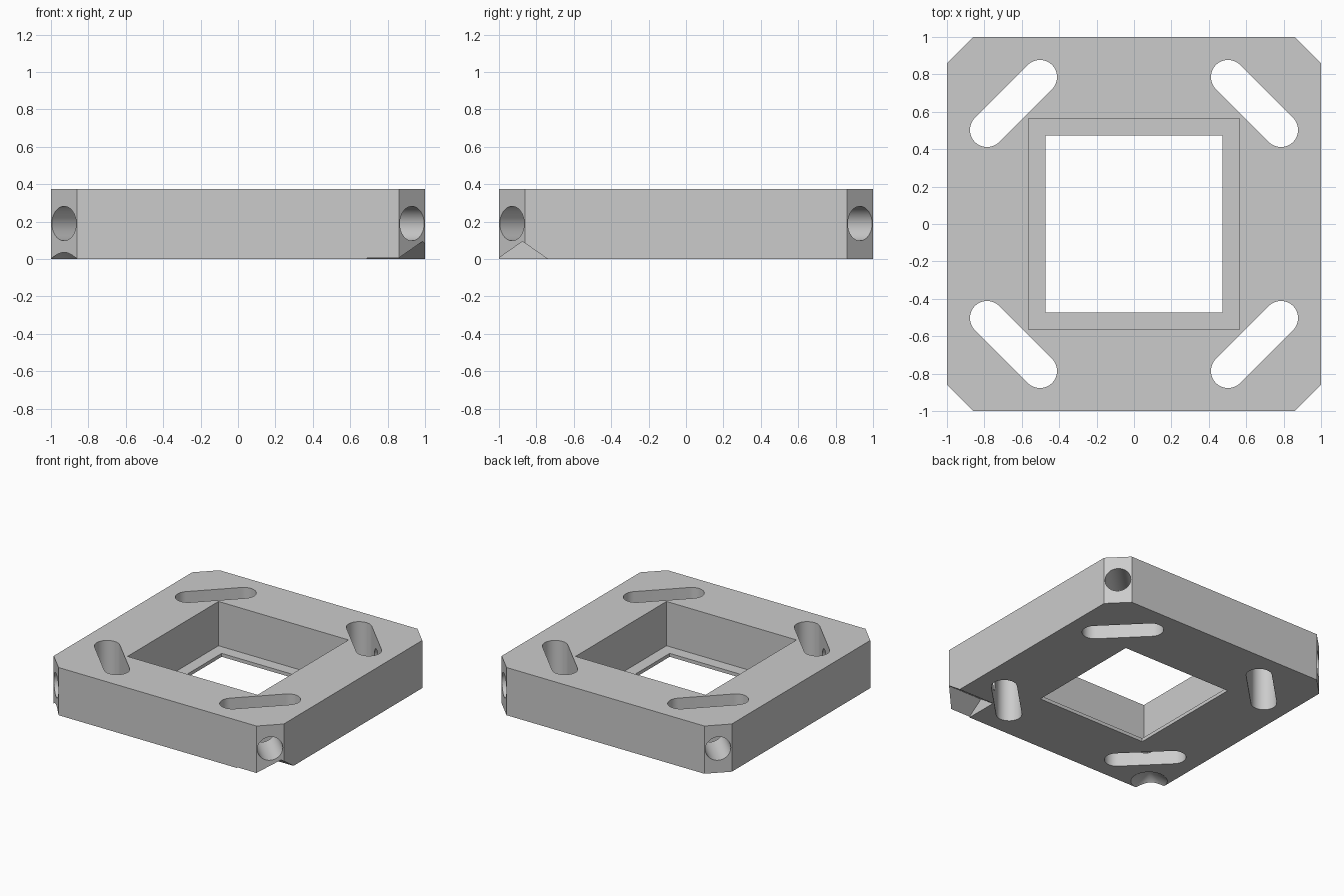
import bpy
import bmesh
from math import pi, sin, cos, radians
from mathutils import Matrix, Vector

default = bpy.data.objects.get("Cube")
if default:
    bpy.data.objects.remove(default, do_unlink=True)

HEIGHT = 0.375
CHAMFER = 0.14

grey = bpy.data.materials.new("light_grey")
grey.use_nodes = True
colour = (0.6, 0.6, 0.6, 1)
grey.diffuse_color = colour
grey.node_tree.nodes["Principled BSDF"].inputs["Base Color"].default_value = colour


def add_object(name, bm):
    bmesh.ops.recalc_face_normals(bm, faces=bm.faces)
    mesh = bpy.data.meshes.new(name)
    bm.to_mesh(mesh)
    bm.free()
    mesh.materials.append(grey)
    obj = bpy.data.objects.new(name, mesh)
    bpy.context.collection.objects.link(obj)
    return obj


def prism(name, points, direction):
    """Extrude a closed 3D outline along a direction."""
    bm = bmesh.new()
    face = bm.faces.new([bm.verts.new(p) for p in points])
    out = bmesh.ops.extrude_face_region(bm, geom=[face])
    verts = [v for v in out["geom"] if isinstance(v, bmesh.types.BMVert)]
    bmesh.ops.translate(bm, verts=verts, vec=Vector(direction))
    return add_object(name, bm)


def square(half, z):
    return [(-half, -half, z), (half, -half, z), (half, half, z), (-half, half, z)]


def cone(name, r1, r2, depth, matrix):
    bm = bmesh.new()
    bmesh.ops.create_cone(bm, cap_ends=True, segments=48, radius1=r1,
                          radius2=r2, depth=depth, matrix=matrix)
    return add_object(name, bm)


# Square block with chamfered corners
c = 1 - CHAMFER
outline = [(1, -c, 0), (1, c, 0), (c, 1, 0), (-c, 1, 0),
           (-1, c, 0), (-1, -c, 0), (-c, -1, 0), (c, -1, 0)]
frame = prism("frame_block", outline, (0, 0, HEIGHT))

# Central pocket, leaving a thin lip around a smaller opening
cutters = [prism("pocket_cutter", square(0.565, 0.027), (0, 0, 1)),
           prism("opening_cutter", square(0.473, -0.2), (0, 0, 1))]

# Diagonal slot and corner hole, repeated at each corner
SLOT_R, SLOT_HALF, SLOT_DIST = 0.0915, 0.2, 0.911
for i in range(4):
    turn = Matrix.Rotation(radians(45 + 90 * i), 4, "Z")
    slot = []
    for side in (1, -1):
        for k in range(25):
            a = pi * k / 24 + (0 if side > 0 else pi)
            slot.append(turn @ Vector((SLOT_DIST + SLOT_R * cos(a),
                                       side * SLOT_HALF + SLOT_R * sin(a), -0.2)))
    cutters.append(prism("slot_cutter", slot, (0, 0, 1)))
    lay = turn @ Matrix.Translation((SLOT_DIST + 0.3, 0, 0.19)) @ Matrix.Rotation(pi / 2, 4, "Y")
    cutters.append(cone("hole_cutter", 0.092, 0.092, 0.6, lay))

# V notch under the front left corner, running along x
PEAK, HALF, BELOW = 0.094, 0.135, 0.05
wide = HALF * (PEAK + BELOW) / PEAK
notch = [(0.69, -0.874 - wide, -BELOW), (0.69, -0.874 + wide, -BELOW), (0.69, -0.874, PEAK)]
cutters.append(prism("notch_cutter", notch, (0.5, 0, 0)))

# Conical dimple under the front right corner
wide = 0.13 * (PEAK + BELOW) / PEAK
place = Matrix.Translation((-0.873, -0.873, (PEAK - BELOW) / 2))
cutters.append(cone("dimple_cutter", wide, 0, PEAK + BELOW, place))

# Cut everything out of the block, then drop the cutters
for cutter in cutters:
    cutter.hide_render = True
    mod = frame.modifiers.new(cutter.name, "BOOLEAN")
    mod.operation = "DIFFERENCE"
    mod.solver = "EXACT"
    mod.object = cutter
bpy.context.view_layer.update()
graph = bpy.context.evaluated_depsgraph_get()
result = bpy.data.meshes.new_from_object(frame.evaluated_get(graph))
frame.modifiers.clear()
frame.data = result
result.materials.clear()
result.materials.append(grey)
for poly in result.polygons:
    poly.material_index = 0
for cutter in cutters:
    bpy.data.objects.remove(cutter, do_unlink=True)

# Smooth the round walls, keep edges crisp
bpy.ops.object.select_all(action="DESELECT")
frame.select_set(True)
bpy.context.view_layer.objects.active = frame
bpy.ops.object.shade_smooth_by_angle(angle=radians(25))
